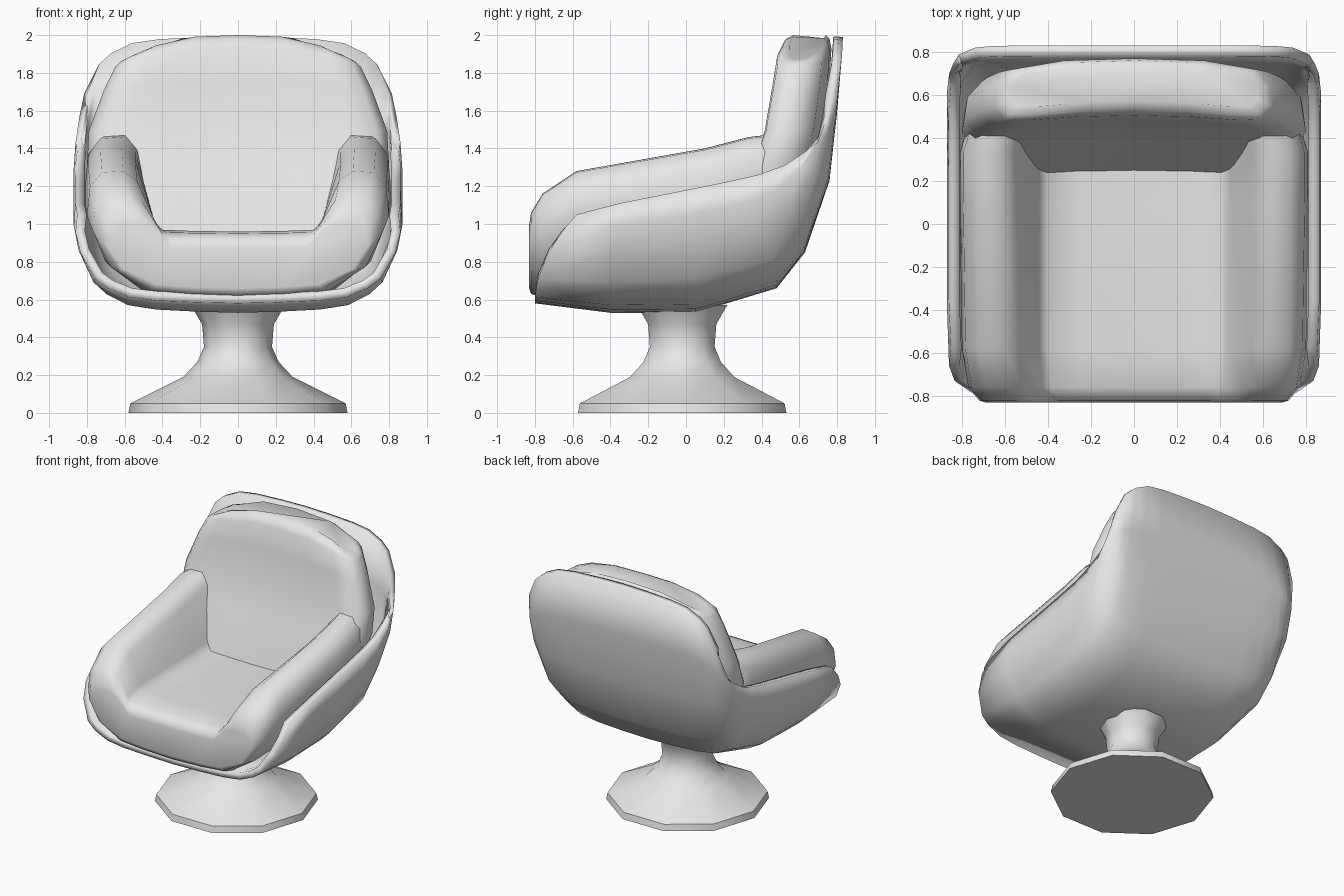
import bpy
import bmesh
from math import cos, sin, tau, radians

cube = bpy.data.objects.get("Cube")
if cube:
    bpy.data.objects.remove(cube, do_unlink=True)

grey = bpy.data.materials.new("light_grey")
grey.use_nodes = True
grey.diffuse_color = (0.8, 0.8, 0.8, 1)
grey.node_tree.nodes["Principled BSDF"].inputs["Base Color"].default_value = (0.8, 0.8, 0.8, 1)


def lerp(a, b, t):
    return a + (b - a) * t


def loft(name, rows, closed=True):
    """Skin rows of points with quads; closed rows are also capped at both ends."""
    bm = bmesh.new()
    grid = [[bm.verts.new(p) for p in row] for row in rows]
    count = len(rows[0])
    for a, b in zip(grid, grid[1:]):
        for i in range(count if closed else count - 1):
            j = (i + 1) % count
            bm.faces.new((a[i], b[i], b[j], a[j]))
    if closed:
        bm.faces.new(grid[0])
        bm.faces.new(grid[-1])
        bmesh.ops.recalc_face_normals(bm, faces=bm.faces)
    mesh = bpy.data.meshes.new(name)
    bm.to_mesh(mesh)
    bm.free()
    mesh.materials.append(grey)
    obj = bpy.data.objects.new(name, mesh)
    bpy.context.collection.objects.link(obj)
    return obj


def smooth(obj, angle):
    bpy.ops.object.select_all(action="DESELECT")
    obj.select_set(True)
    bpy.context.view_layer.objects.active = obj
    bpy.ops.object.shade_smooth_by_angle(angle=radians(angle))


def flip(points):
    return [(-x, y, z) for x, y, z in reversed(points)]


def mirrored_loop(half):
    return half + flip(half[1:-1])


# Pedestal: ten-sided turned foot and neck
profile = [(0.58, 0), (0.57, 0.05), (0.29, 0.19), (0.215, 0.27),
           (0.18, 0.35), (0.19, 0.47), (0.25, 0.57)]
pedestal = loft("pedestal", [
    [(r * cos(tau * i / 10), r * sin(tau * i / 10) - 0.02, z) for i in range(10)]
    for r, z in profile])
smooth(pedestal, 50)

# Outer shell: fan of U sections from the front lip, under the seat and up the back
# Each station: centre y, centre z, half width, rim y, rim z
shell_stations = [
    (-0.80, 0.58, 0.86, -0.58, 1.05), (-0.4, 0.53, 0.87, -0.35, 1.11),
    (0.05, 0.53, 0.87, 0, 1.18), (0.48, 0.66, 0.87, 0.2, 1.22),
    (0.63, 0.85, 0.87, 0.38, 1.26), (0.76, 1.23, 0.87, 0.52, 1.31),
    (0.80, 1.6, 0.86, 0.64, 1.39), (0.83, 1.99, 0.84, 0.7, 1.46)]
# Share of the half width, share of the way up to the rim
shell_section = [(0, 0), (0.25, 0.01), (0.5, 0.03), (0.67, 0.07), (0.8, 0.17),
                 (0.88, 0.28), (0.97, 0.57), (1, 0.8), (0.99, 1)]
rows = []
for cy, cz, w, ry, rz in shell_stations:
    half = [(w * s, lerp(cy, ry, f * f), lerp(cz, rz, f)) for s, f in shell_section]
    rows.append(flip(half[1:]) + half)
shell = loft("outer_shell", rows, closed=False)
wall = shell.modifiers.new("wall", "SOLIDIFY")
wall.thickness = 0.05
wall.offset = -1
smooth(shell, 50)

# Seat and arms: one U-shaped cushion running front to back
# Each station: y, half width, underside z, arm top z, seat z
seat_stations = [
    (-0.83, 0.69, 0.66, 1.0, 0.87), (-0.82, 0.72, 0.63, 1.06, 0.92),
    (-0.76, 0.77, 0.61, 1.16, 0.95), (-0.58, 0.80, 0.6, 1.28, 0.96),
    (0.1, 0.81, 0.6, 1.4, 0.95), (0.33, 0.81, 0.7, 1.46, 0.95),
    (0.5, 0.76, 0.8, 1.48, 0.95)]
outer_half = [(0, 0), (0.35, 0.02), (0.62, 0.06), (0.88, 0.3), (1, 0.65),
              (0.98, 0.88), (0.9, 0.99), (0.76, 1)]
inner_half = [(0.67, 0.85), (0.55, 0.15), (0.5, 0.03), (0.3, 0.01), (0, 0)]
rows = []
for y, w, low, top, seat in seat_stations:
    half = [(w * s, y, lerp(low, top, f)) for s, f in outer_half]
    half += [(w * s, y, lerp(seat, top, f)) for s, f in inner_half]
    rows.append(mirrored_loop(half))
smooth(loft("seat_and_arms", rows), 70)

# Back cushion: stacked rounded slabs, bowed backwards, with an arched top
# Each level: z, half width, front y, rear y
back_levels = [
    (0.85, 0.62, 0.18, 0.5), (1.05, 0.72, 0.24, 0.59), (1.3, 0.80, 0.33, 0.66),
    (1.5, 0.79, 0.40, 0.69), (1.75, 0.71, 0.44, 0.72), (1.93, 0.65, 0.465, 0.73),
    (1.98, 0.62, 0.49, 0.72), (2.0, 0.58, 0.53, 0.7)]
back_section = [(0, 0), (0.4, 0), (0.75, 0), (0.93, 0.06), (1, 0.3),
                (0.98, 0.65), (0.88, 0.92), (0.5, 1), (0, 1)]
rows = []
for z, w, front, rear in back_levels:
    arch = 0.13 * max(z - 1, 0) ** 4
    half = [(w * s, lerp(front, rear, t) + 0.04 * (1 - s * s), z - arch * s ** 3)
            for s, t in back_section]
    rows.append(mirrored_loop(half))
smooth(loft("back_cushion", rows), 60)
